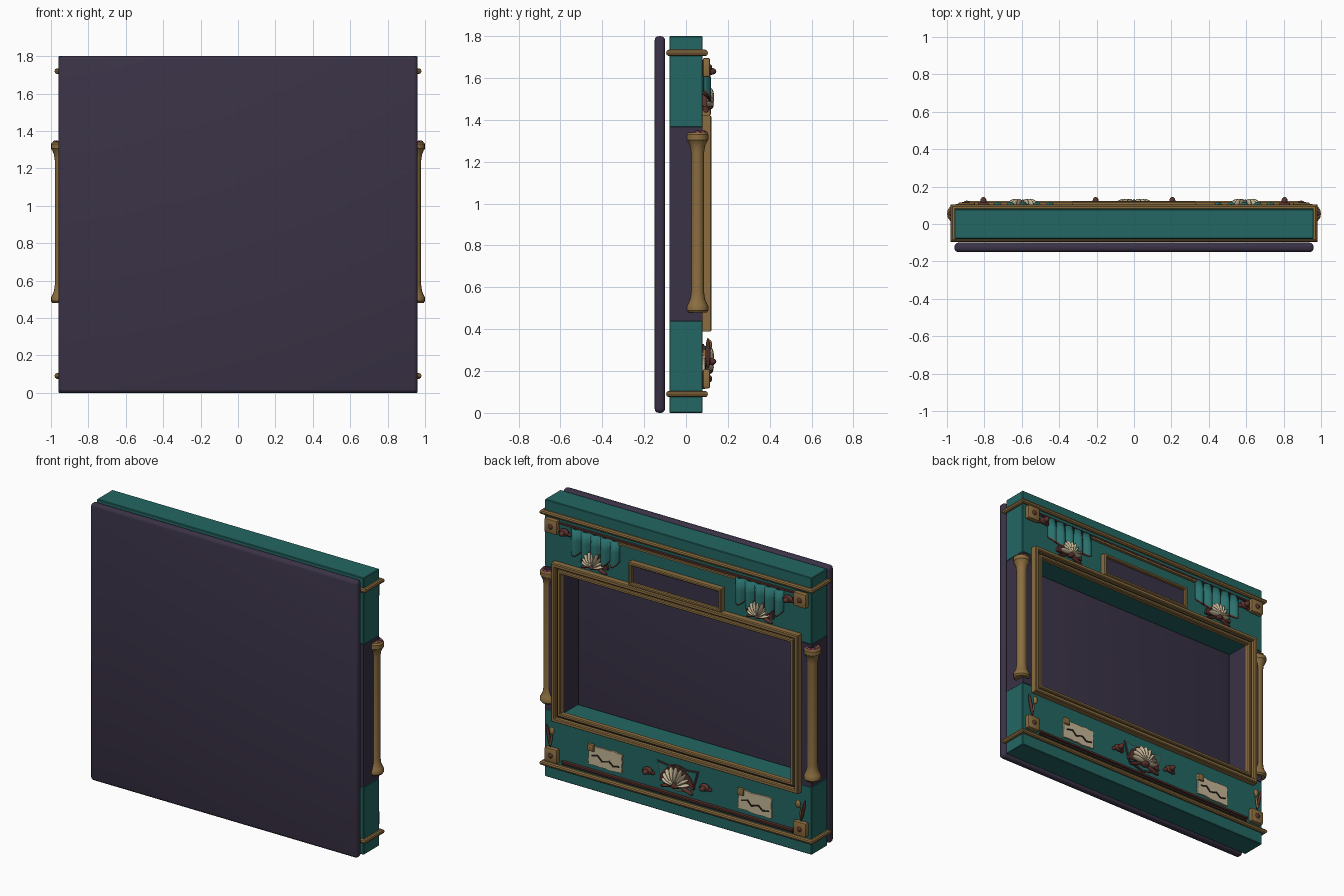
import bpy, bmesh, math, random
from mathutils import Vector, Matrix

if "Cube" in bpy.data.objects:
    bpy.data.objects.remove(bpy.data.objects["Cube"])

random.seed(4)

def material(name, rgb):
    m = bpy.data.materials.new(name)
    m.diffuse_color = (*rgb, 1)
    m.use_nodes = True
    m.node_tree.nodes["Principled BSDF"].inputs["Base Color"].default_value = m.diffuse_color
    return m

TEAL = material("teal", (0.017, 0.135, 0.125))
PURPLE = material("dark_purple", (0.042, 0.032, 0.062))
GOLD = material("old_gold", (0.26, 0.155, 0.052))
MAROON = material("maroon", (0.10, 0.032, 0.026))
CREAM = material("cream", (0.56, 0.47, 0.31))
DARK = material("dark_brown", (0.028, 0.02, 0.016))
DRAPE = material("drape_teal", (0.022, 0.16, 0.15))
ROSE = material("rose", (0.17, 0.04, 0.06))
FACE = 0.08          # decorated face of the body

def finish(bm, name, mats, smooth=False):
    bmesh.ops.recalc_face_normals(bm, faces=bm.faces)
    me = bpy.data.meshes.new(name)
    bm.to_mesh(me)
    bm.free()
    for m in mats:
        me.materials.append(m)
    ob = bpy.data.objects.new(name, me)
    bpy.context.collection.objects.link(ob)
    if smooth:
        bpy.context.view_layer.objects.active = ob
        ob.select_set(True)
        bpy.ops.object.shade_smooth_by_angle(angle=math.radians(35))
        ob.select_set(False)
    return ob

def box(name, x0, x1, y0, y1, z0, z1, mat, bevel=0, seg=2, tilt=0):
    bm = bmesh.new()
    bmesh.ops.create_cube(bm, size=1)
    bmesh.ops.scale(bm, vec=(x1 - x0, y1 - y0, z1 - z0), verts=bm.verts)
    if bevel:
        bmesh.ops.bevel(bm, geom=bm.edges[:], offset=bevel, segments=seg, profile=0.5, affect='EDGES')
    bmesh.ops.rotate(bm, matrix=Matrix.Rotation(tilt, 3, 'Y'), verts=bm.verts)
    bmesh.ops.translate(bm, vec=((x0 + x1) / 2, (y0 + y1) / 2, (z0 + z1) / 2), verts=bm.verts)
    return finish(bm, name, [mat], bevel > 0)

def ball(bm, center, radii, spin=0, index=0):
    mat = Matrix.Translation(center) @ Matrix.Rotation(spin, 4, 'Y') @ Matrix.Diagonal((*radii, 1))
    res = bmesh.ops.create_uvsphere(bm, u_segments=12, v_segments=8, radius=1, matrix=mat)
    for f in {f for v in res["verts"] for f in v.link_faces}:
        f.material_index = index

def loop_moulding(name, ha, hb, section, place, mat):
    """Sweep a closed section (outset, height) round a mitred rectangle."""
    bm = bmesh.new()
    rings = []
    for sa, sb in ((1, 1), (-1, 1), (-1, -1), (1, -1)):
        rings.append([bm.verts.new(place(sa * (ha + d), sb * (hb + d), h)) for d, h in section])
    n = len(section)
    for i in range(4):
        a, b = rings[i], rings[(i + 1) % 4]
        for j in range(n):
            k = (j + 1) % n
            bm.faces.new((a[j], a[k], b[k], b[j]))
    return finish(bm, name, [mat], True)

def plate(name, outline, y0, y1, mat):
    bm = bmesh.new()
    f = bm.faces.new([bm.verts.new((x, y0, z)) for x, z in outline])
    ext = bmesh.ops.extrude_face_region(bm, geom=[f])
    bmesh.ops.translate(bm, vec=(0, y1 - y0, 0),
                        verts=[v for v in ext["geom"] if isinstance(v, bmesh.types.BMVert)])
    return finish(bm, name, [mat])

# Backing panel and body blocks
box("back_panel", -.96, .96, -.15, -.10, 0, 1.80, PURPLE, .02, 3)
box("top_block", -.96, .96, -FACE, FACE, 1.365, 1.80, TEAL, .004, 1)
box("bottom_block", -.96, .96, -FACE, FACE, 0, .44, TEAL, .004, 1)
for s, side in ((-1, "left"), (1, "right")):
    x0, x1 = sorted((s * .83, s * .957))
    box(side + "_post", x0, x1, -FACE, FACE, .44, 1.365, PURPLE)

# Rounded rails wrapping the body
circle = [(.016 * math.cos(i * math.pi / 5), .016 * math.sin(i * math.pi / 5)) for i in range(10)]
for z, name in ((.09, "lower_rail"), (1.72, "upper_rail")):
    loop_moulding(name, .965, .084, circle, lambda a, b, h, z=z: (a, b + .005, z + h), GOLD)

# Main frame round the opening: two gold steps with a dark groove
def upright(zc):
    return lambda a, b, h: (a, h, zc + b)

step = lambda w, y: [(0, FACE), (0, y - .006), (.005, y), (w - .005, y), (w, y - .006), (w, FACE)]
loop_moulding("frame_outer", .862, .489, step(.026, .122), upright(.905), GOLD)
loop_moulding("frame_groove", .846, .473, step(.018, .098), upright(.905), DARK)
loop_moulding("frame_inner", .826, .453, step(.022, .113), upright(.905), GOLD)

# Name board, blank
box("sign_board", -.32, .32, FACE, .10, 1.435, 1.56, PURPLE)
loop_moulding("sign_border", .312, .056, step(.02, .12), upright(1.497), GOLD)

# Thin trim bars
box("upper_trim", -.85, .85, FACE, .094, 1.672, 1.682, MAROON)
box("upper_trim_gold", -.42, .42, FACE, .098, 1.655, 1.667, GOLD)
box("lower_trim", -.83, .83, FACE, .10, .127, .139, MAROON)
box("lower_trim_shadow", -.83, .83, FACE, .09, .113, .125, DARK)

# Turned columns
PROFILE = [(0, .48), (.044, .48), (.052, .49), (.052, .51), (.046, .52), (.036, .545), (.031, .58),
           (.031, 1.24), (.036, 1.275), (.046, 1.297), (.052, 1.305), (.052, 1.33), (.044, 1.34), (0, 1.34)]
def column(name, x):
    bm = bmesh.new()
    vs = [bm.verts.new((x + r, .055, z)) for r, z in PROFILE]
    es = [bm.edges.new(p) for p in zip(vs, vs[1:])]
    bmesh.ops.spin(bm, geom=vs + es, cent=(x, .055, 0), axis=(0, 0, 1), angle=math.tau, steps=16)
    bmesh.ops.remove_doubles(bm, verts=bm.verts, dist=1e-4)
    for z in (.495, 1.335):      # rose buds on both caps
        for i in range(5):
            a = math.pi * i / 4
            ball(bm, (x + .03 * math.cos(a), .055 + .034 * math.sin(a), z), (.014, .014, .014), 0, 1)
    finish(bm, name, [GOLD, ROSE], True)

# Ribbed fan shell with a scroll underneath
def shell(name, x, z, r):
    bm = bmesh.new()
    for i in range(9):
        a = math.radians(-76 + 19 * i)
        d = Vector((math.sin(a), 0, math.cos(a)))
        length = r * (.8 + .2 * math.cos(a))
        ball(bm, Vector((x, .108, z)) + d * length * .55, (r * .1, .026, length * .48), a, 0)
    ball(bm, (x, .105, z), (r * .28, .026, r * .18), 0, 1)
    for s in (-1, 1):
        ball(bm, (x + s * r * .55, .095, z - r * .14), (r * .5, .016, r * .1), s * .35, 1)
    finish(bm, name, [CREAM, MAROON], True)
    fan = [(x + r * 1.06 * math.cos(t), z + r * math.sin(t)) for t in (math.pi * i / 16 for i in range(17))]
    plate(name + "_backing", fan, FACE, .097, MAROON)

# Pleated drape with scalloped maroon hem
def drape(name, xc, w=.35, folds=5):
    bm = bmesh.new()
    n = folds * 8
    grid = []
    for i in range(n + 1):
        u = i / n
        wave = abs(math.sin(math.pi * folds * u))
        low = 1.535 - .028 * wave - .02 * math.sin(math.pi * u)
        col = [(.6, 1.672), (1, 1.60), (1, low + .01), (1, low)]
        grid.append([bm.verts.new((xc - w / 2 + w * u, .087 + .032 * wave * k, z)) for k, z in col])
    for a, b in zip(grid, grid[1:]):
        for j in range(3):
            f = bm.faces.new((a[j], b[j], b[j + 1], a[j + 1]))
            f.material_index = 1 if j == 2 else 0
    ob = finish(bm, name, [DRAPE, MAROON], True)
    mod = ob.modifiers.new("thickness", 'SOLIDIFY')
    mod.thickness = .008

# Ragged map sheet with route line and gold tag
def map_sheet(name, xc, zc):
    w, h = .12, .064
    jag = lambda: random.uniform(-.005, .005)
    t = [i / 8 for i in range(8)]
    out = [(xc - w + 2 * w * k, zc - h + jag()) for k in t] + [(xc + w + jag(), zc - h + 2 * h * k) for k in t]
    out += [(xc + w - 2 * w * k, zc + h + jag()) for k in t] + [(xc - w + jag(), zc + h - 2 * h * k) for k in t]
    plate(name, out, FACE, .09, CREAM)
    route = [(.09, .0), (.05, .01), (.02, -.02), (-.03, -.005), (-.06, -.03), (-.1, -.022)]
    for i, ((xa, za), (xb, zb)) in enumerate(zip(route, route[1:])):
        d = Vector((xb - xa, zb - za))
        mx, mz, l = xc + (xa + xb) / 2, zc + (za + zb) / 2, d.length / 2 + .003
        box(f"{name}_route_{i}", mx - l, mx + l, .088, .095, mz - .004, mz + .004, DARK,
            tilt=-math.atan2(d.y, d.x))
    box(name + "_tag", xc + .075, xc + .12, FACE, .102, zc + .03, zc + .075, GOLD, .006)

def knob(name, x, z):
    bm = bmesh.new()
    ball(bm, (x, .10, z), (.034, .02, .024))
    ball(bm, (x, .12, z), (.017, .025, .017))
    for s in (-1, 1):
        ball(bm, (x + s * .03, .092, z - .01), (.014, .014, .012))
    finish(bm, name, [MAROON], True)

# Central crest
crest = [(-.15, .325), (-.13, .25), (-.11, .19), (-.05, .17), (0, .155),
         (.05, .17), (.11, .19), (.13, .25), (.15, .325), (.07, .315), (0, .33), (-.07, .315)]
plate("crest_edge", crest, FACE, .086, MAROON)
plate("crest_panel", [(x * .94, .25 + (z - .25) * .9) for x, z in crest], FACE, .091, DRAPE)
shell("crest_shell", 0, .205, .115)
map_sheet("left_map", -.555, .23)
map_sheet("right_map", .52, .23)

# Mirrored ornaments
for s, side in ((-1, "left"), (1, "right")):
    column(side + "_column", s * .948)
    drape(side + "_drape", s * .59)
    shell(side + "_shell", s * .595, 1.465, .092)
    knob(side + "_upper_knob", s * .805, 1.632)
    knob(side + "_lower_knob", s * .205, .245)
    for z, level in ((1.65, "upper"), (.163, "lower")):
        x = s * .895
        box(f"{side}_{level}_corner", x - .046, x + .046, FACE, .115, z - .046, z + .046, GOLD, .009)
        bm = bmesh.new()
        ball(bm, (x, .115, z), (.016, .01, .016))
        finish(bm, f"{side}_{level}_stud", [MAROON], True)
    # Small crossed brush above each lower corner
    bm = bmesh.new()
    ball(bm, (s * .915, .105, .285), (.009, .012, .075), s * .2, 0)
    ball(bm, (s * .885, .112, .325), (.017, .012, .026), 0, 1)
    ball(bm, (s * .895, .105, .265), (.006, .008, .05), -s * .15, 1)
    finish(bm, side + "_brush", [MAROON, GOLD], True)
